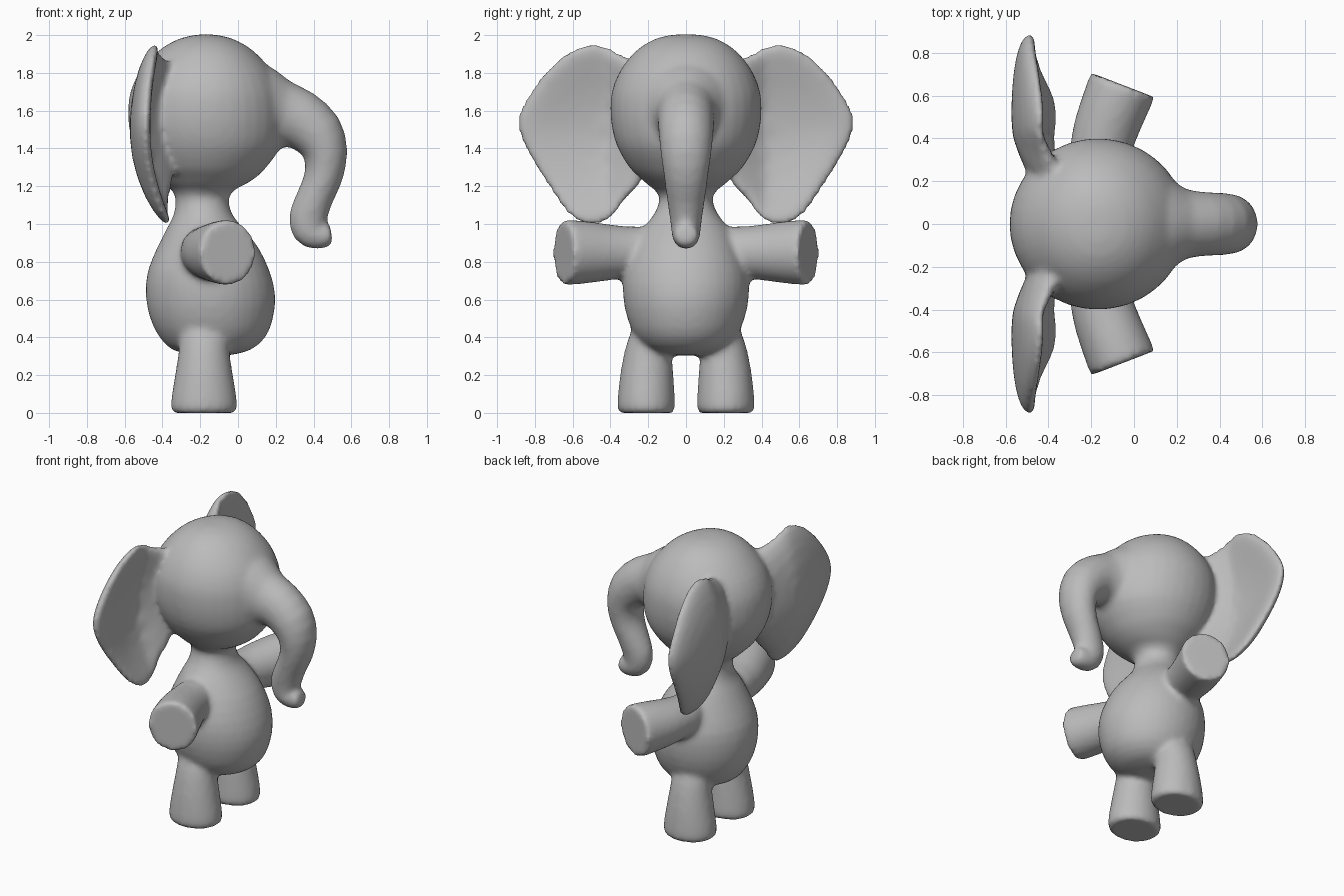
import bpy, bmesh, math
from mathutils import Vector

cube = bpy.data.objects.get("Cube")
if cube:
    bpy.data.objects.remove(cube)

grey = bpy.data.materials.new("plain grey")
grey.use_nodes = True
tone = (0.5, 0.5, 0.5, 1)
grey.diffuse_color = tone
grey.node_tree.nodes["Principled BSDF"].inputs["Base Color"].default_value = tone

Y, Z = Vector((0, 1, 0)), Vector((0, 0, 1))
bm = bmesh.new()


def spline(points, steps, closed=False):
    """Smooth curve through points of any dimension."""
    n = len(points)
    pick = lambda i: points[i % n] if closed else points[max(0, min(n - 1, i))]
    out = []
    for i in range(n if closed else n - 1):
        for s in range(steps):
            t = s / steps
            out.append([0.5 * (2 * b + (c - a) * t + (2 * a - 5 * b + 4 * c - d) * t * t
                               + (3 * b - a - 3 * c + d) * t ** 3)
                        for a, b, c, d in zip(pick(i - 1), pick(i), pick(i + 1), pick(i + 2))])
    return out if closed else out + [list(points[-1])]


def skin(rings):
    """Bridge the vertex rings and close both ends."""
    faces = [bm.faces.new(rings[0]), bm.faces.new(rings[-1])]
    n = len(rings[0])
    for a, b in zip(rings, rings[1:]):
        for i in range(n):
            j = (i + 1) % n
            faces.append(bm.faces.new((a[i], a[j], b[j], b[i])))
    bmesh.ops.recalc_face_normals(bm, faces=faces)


def loft(rows, side, axis=None, sides=36):
    """Elliptical tube; each row is x, y, z, radius across, radius along side."""
    rows = spline(rows, 2)
    rings = []
    for i, (x, y, z, ra, rb) in enumerate(rows):
        before, after = rows[max(0, i - 1)], rows[min(len(rows) - 1, i + 1)]
        t = axis or (Vector(after[:3]) - Vector(before[:3])).normalized()
        u = side.cross(t)
        ring = []
        for k in range(sides):
            a = math.tau * k / sides
            ring.append(bm.verts.new(Vector((x, y, z)) + u * ra * math.cos(a) + side * rb * math.sin(a)))
        rings.append(ring)
    skin(rings)


def ear(s):
    """Cupped leaf with a rounded rim, rooted inside the head."""
    outline = [(.16, 1.8), (.32, 1.89), (.47, 1.955), (.61, 1.92), (.75, 1.8), (.86, 1.64),
               (.89, 1.52), (.84, 1.38), (.73, 1.2), (.62, 1.045), (.5, .99), (.4, 1.03),
               (.32, 1.13), (.22, 1.25), (.14, 1.5)]
    edge = spline(outline, 3, closed=True)
    rings = []
    spread = [.1, .3, .5, .7, .85, .95, 1]
    for face, levels in ((1, spread), (-1, spread[-2::-1])):
        for t in levels:
            ring = []
            for ey, ez in edge:
                y, z = .52 + (ey - .52) * t, 1.5 + (ez - 1.5) * t
                bend = (z - 1.5) ** 2 * (.25 if z > 1.5 else .47)
                root = max(0, .42 - y)
                thick = (.045 + root * .2) * math.sqrt(max(0, 1 - t ** 6))
                x = -.488 + bend + root * .45 - .04 * (1 - t * t) + face * thick
                ring.append(bm.verts.new((x, y * s, z)))
            rings.append(ring)
    skin(rings)


# Torso, neck and head: height, centre x, half depth, half width
body = [(.305, -.13, .08, .08), (.33, -.14, .2, .19), (.4, -.135, .28, .265),
        (.5, -.14, .325, .31), (.62, -.145, .343, .333), (.75, -.155, .323, .328),
        (.88, -.16, .265, .28), (.98, -.175, .2, .225), (1.05, -.185, .155, .17),
        (1.13, -.19, .14, .14), (1.18, -.185, .165, .165), (1.21, -.175, .215, .205),
        (1.25, -.165, .265, .25), (1.3, -.165, .315, .3), (1.4, -.16, .382, .36),
        (1.5, -.165, .41, .39), (1.6, -.168, .414, .4), (1.7, -.17, .4, .393),
        (1.8, -.17, .355, .355), (1.88, -.17, .29, .3), (1.94, -.17, .22, .235),
        (1.985, -.17, .13, .15), (2.003, -.17, .04, .06)]
loft([(x, 0, z, rx, ry) for z, x, rx, ry in body], Y, Z)

# Trunk: flared root, S-shaped bend and upturned tip
trunk = [(-.05, 1.6, .25, .25), (.08, 1.6, .26, .275), (.16, 1.59, .23, .22),
         (.24, 1.575, .185, .165), (.33, 1.55, .158, .15), (.42, 1.475, .143, .145),
         (.463, 1.37, .117, .134), (.452, 1.25, .102, .117), (.407, 1.14, .097, .102),
         (.372, 1.04, .102, .087), (.378, .968, .093, .078), (.42, .938, .073, .072),
         (.472, .942, .063, .066), (.495, .945, .045, .048)]
loft([(x, 0, z, ra, rb) for x, z, ra, rb in trunk], Y, sides=24)

arm = [(-.19, .1, .1, .1), (-.18, .22, .135, .135), (-.165, .32, .142, .138),
       (-.14, .42, .15, .15), (-.1, .53, .156, .165), (-.06, .63, .16, .173),
       (-.053, .65, .156, .168)]
leg = [(0, .21, .16, .14), (.02, .21, .176, .152), (.1, .21, .17, .15), (.22, .207, .15, .139),
       (.34, .2, .133, .122), (.42, .185, .13, .11), (.5, .17, .11, .09)]

for s in (1, -1):
    ear(s)
    # Arm: stub swung outward and slightly forward with a flat end
    loft([(x, y * s, .85, ra, rb) for x, y, ra, rb in arm], Z, Vector((.36, .933 * s, 0)), 24)
    # Leg: widens toward a flat foot
    loft([(-.18, y * s, z, ra, rb) for z, y, ra, rb in leg], Y, Z, 24)

mesh = bpy.data.meshes.new("elephant")
bm.to_mesh(mesh)
bm.free()
mesh.materials.append(grey)
elephant = bpy.data.objects.new("elephant", mesh)
bpy.context.collection.objects.link(elephant)

# Melt all the parts into one skin with soft joints
fuse = elephant.modifiers.new("fuse", "REMESH")
fuse.mode = "VOXEL"
fuse.voxel_size = 0.018
fuse.use_smooth_shade = True
soften = elephant.modifiers.new("soften", "SMOOTH")
soften.factor = 0.5
soften.iterations = 6
